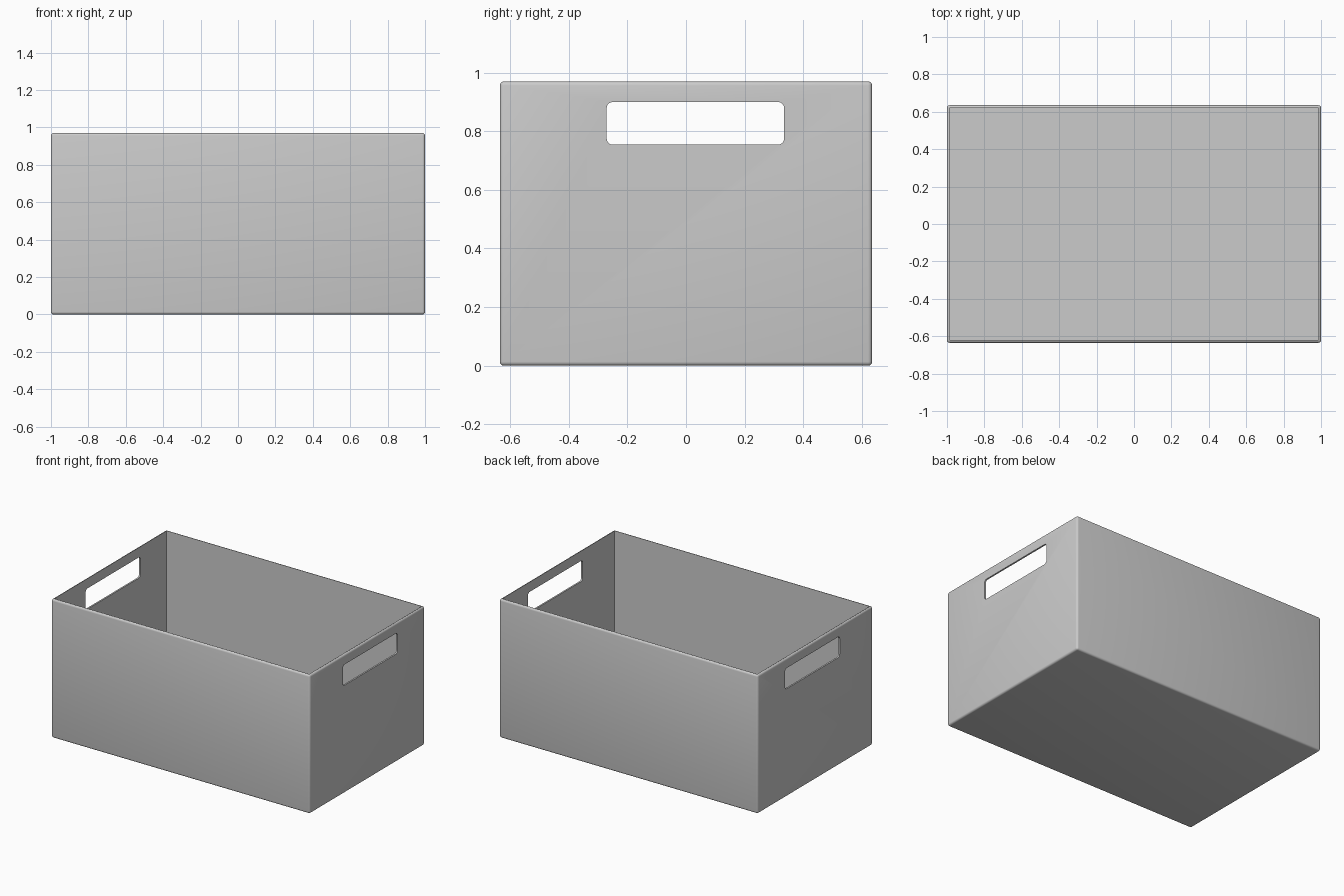
import bpy, bmesh
from mathutils import Matrix, Vector

default = bpy.data.objects.get("Cube")
if default:
    bpy.data.objects.remove(default, do_unlink=True)

SIZE = Vector((2.0, 1.27, 0.97))
WALL = 0.016

grey = bpy.data.materials.new("light_grey_plastic")
grey.use_nodes = True
colour = (0.6, 0.6, 0.6, 1)
grey.diffuse_color = colour
grey.node_tree.nodes["Principled BSDF"].inputs["Base Color"].default_value = colour


def make_object(name, bm):
    mesh = bpy.data.meshes.new(name)
    bm.to_mesh(mesh)
    bm.free()
    mesh.materials.append(grey)
    obj = bpy.data.objects.new(name, mesh)
    bpy.context.collection.objects.link(obj)
    return obj


def block(size, centre):
    bm = bmesh.new()
    bmesh.ops.create_cube(bm, size=1)
    bmesh.ops.transform(bm, verts=bm.verts,
                        matrix=Matrix.Translation(centre) @ Matrix.Diagonal((*size, 1)))
    return bm


# Thin-walled open box: inset the top and push it down to the floor
bm = block(SIZE, (0, 0, SIZE.z / 2))
outer_edges = list(bm.edges)
top = max(bm.faces, key=lambda f: f.calc_center_median().z)
bmesh.ops.inset_individual(bm, faces=[top], thickness=WALL)
floor = bmesh.ops.extrude_discrete_faces(bm, faces=[top])["faces"][0]
bmesh.ops.translate(bm, verts=floor.verts, vec=(0, 0, WALL - SIZE.z))

# Rounded outside corners, base and rim
bmesh.ops.bevel(bm, geom=outer_edges, offset=0.014, segments=4,
                profile=0.5, affect='EDGES')
bmesh.ops.recalc_face_normals(bm, faces=bm.faces)
box = make_object("storage_box", bm)

# Rounded hand slot through both ends
bm = block((2.4, 0.605, 0.145), (0, 0.032, 0.827))
long_edges = [e for e in bm.edges if abs(e.verts[0].co.x - e.verts[1].co.x) > 1]
bmesh.ops.bevel(bm, geom=long_edges, offset=0.02, segments=5,
                profile=0.5, affect='EDGES')
cutter = make_object("hand_slot_cutter", bm)
cutter.hide_render = True

cut = box.modifiers.new("hand_slots", 'BOOLEAN')
cut.operation = 'DIFFERENCE'
cut.solver = 'EXACT'
cut.object = cutter

bpy.ops.object.select_all(action='DESELECT')
box.select_set(True)
bpy.context.view_layer.objects.active = box
bpy.ops.object.modifier_apply(modifier=cut.name)
bpy.data.objects.remove(cutter, do_unlink=True)
bpy.ops.object.shade_smooth_by_angle(angle=0.6)
